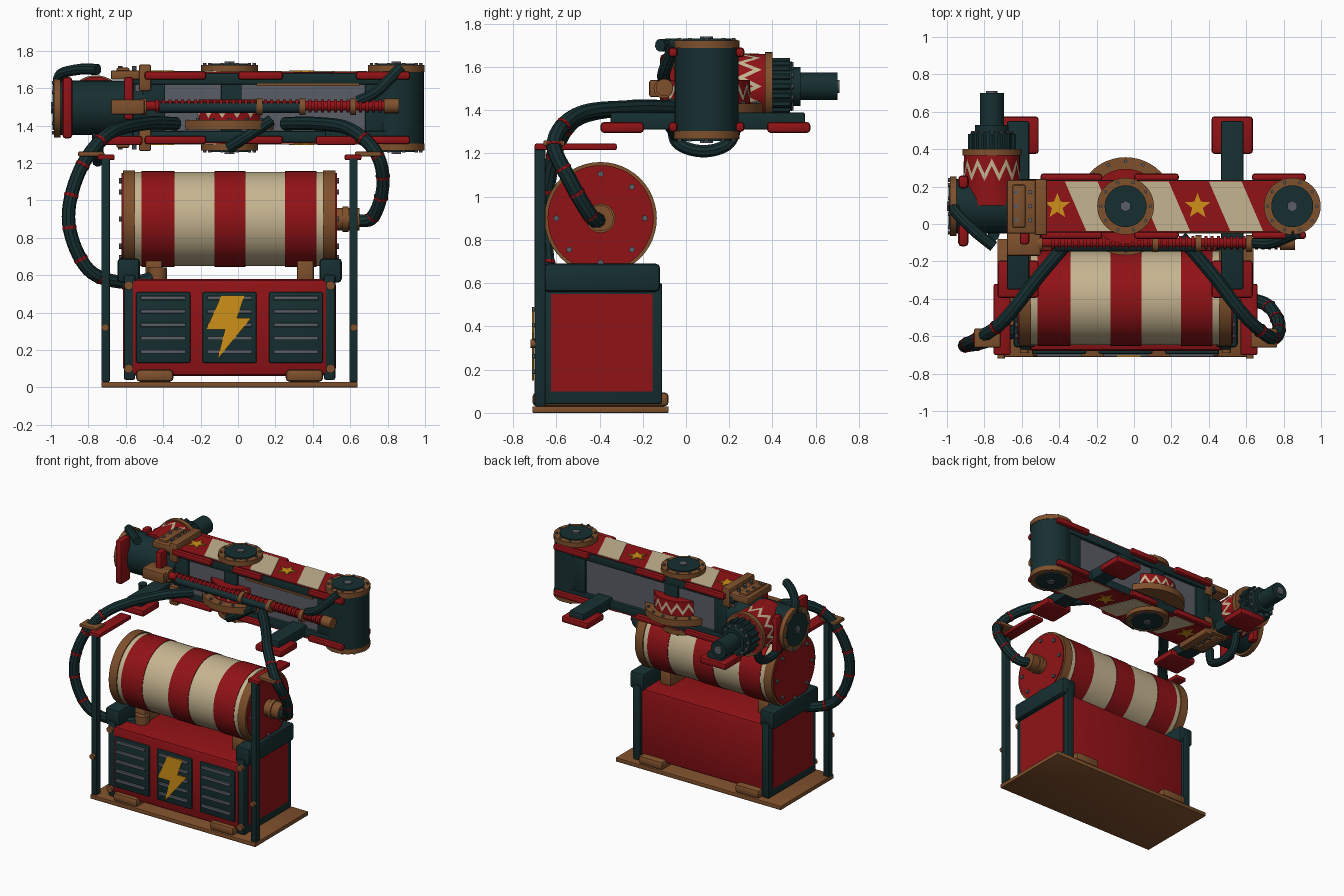
import bpy, bmesh, math
from mathutils import Vector, Matrix

if "Cube" in bpy.data.objects:
    bpy.data.objects.remove(bpy.data.objects["Cube"])


def material(name, *rgb):
    mat = bpy.data.materials.new(name)
    mat.use_nodes = True
    mat.diffuse_color = (*rgb, 1)
    shader = mat.node_tree.nodes["Principled BSDF"]
    shader.inputs["Base Color"].default_value = (*rgb, 1)
    shader.inputs["Roughness"].default_value = 0.7
    return mat


RED = material("barn red", 0.28, 0.006, 0.008)
CREAM = material("cream", 0.56, 0.46, 0.28)
COPPER = material("copper brown", 0.21, 0.08, 0.025)
DARK = material("dark teal", 0.008, 0.028, 0.03)
GREY = material("steel grey", 0.1, 0.11, 0.13)
GOLD = material("star gold", 0.62, 0.28, 0.01)
AXES = {"x": Vector((1, 0, 0)), "y": Vector((0, 1, 0)), "z": Vector((0, 0, 1))}
parts = []


def register(name, data, mat):
    data.materials.append(mat)
    obj = bpy.data.objects.new(name, data)
    bpy.context.scene.collection.objects.link(obj)
    parts.append(obj)
    return obj


def finish(name, bm, mat):
    bmesh.ops.recalc_face_normals(bm, faces=bm.faces[:])
    mesh = bpy.data.meshes.new(name)
    bm.to_mesh(mesh)
    bm.free()
    return register(name, mesh, mat)


def box(name, mat, xs, ys, zs, bevel=0.01):
    bm = bmesh.new()
    spans = (xs, ys, zs)
    centre = Vector([sum(s) / 2 for s in spans])
    size = [abs(s[1] - s[0]) for s in spans]
    bmesh.ops.create_cube(bm, size=1, matrix=Matrix.Translation(centre) @ Matrix.Diagonal((*size, 1)))
    if bevel:
        bmesh.ops.bevel(bm, geom=bm.edges[:], offset=min(bevel, min(size) * 0.4), segments=2, affect="EDGES", profile=0.5)
    return finish(name, bm, mat)


def cylinders(name, mat, axis, centres, radius, length, sides=40):
    """One mesh of equal cylinders, each running from its centre along the axis."""
    bm = bmesh.new()
    direction = AXES[axis]
    turn = direction.to_track_quat("Z", "Y").to_matrix().to_4x4()
    for c in centres:
        place = Matrix.Translation(Vector(c) + direction * length / 2) @ turn
        bmesh.ops.create_cone(bm, cap_ends=True, segments=sides, radius1=radius, radius2=radius, depth=abs(length), matrix=place)
    return finish(name, bm, mat)


def ring(axis, centre, radius, count):
    u, v = [AXES[a] for a in "xyz" if a != axis]
    angles = [math.tau * i / count for i in range(count)]
    return [Vector(centre) + u * radius * math.cos(a) + v * radius * math.sin(a) for a in angles]


def plate(name, mat, points, depth):
    bm = bmesh.new()
    face = bm.faces.new([bm.verts.new(p) for p in points])
    grown = bmesh.ops.extrude_face_region(bm, geom=[face], use_keep_orig=True)["geom"]
    bmesh.ops.translate(bm, vec=depth, verts=[g for g in grown if isinstance(g, bmesh.types.BMVert)])
    return finish(name, bm, mat)


def zigzag(name, axis, centre, radius, low, high, teeth, width=0.04):
    """Cream toothed band hugging a drum."""
    bm = bmesh.new()
    rows = []
    for i, p in enumerate(ring(axis, centre, radius + 0.004, teeth * 2)):
        start = p + AXES[axis] * (low if i % 2 else high - width)
        rows.append([bm.verts.new(start), bm.verts.new(start + AXES[axis] * width)])
    for a, b in zip(rows, rows[1:] + rows[:1]):
        bm.faces.new((a[0], b[0], b[1], a[1]))
    finish(name, bm, CREAM)


def smooth_path(points, steps=8):
    pts = [Vector(p) for p in points]
    pts = [pts[0] * 2 - pts[1]] + pts + [pts[-1] * 2 - pts[-2]]
    out = []
    for a, b, c, d in zip(pts, pts[1:], pts[2:], pts[3:]):
        for i in range(steps):
            t = i / steps
            out.append(b + (c - a) * t / 2 + (a * 2 - b * 5 + c * 4 - d) * t * t / 2 + (b * 3 - a - c * 3 + d) * t ** 3 / 2)
    return out + [pts[-2]]


def tube(name, mat, path, radius):
    curve = bpy.data.curves.new(name, "CURVE")
    curve.dimensions = "3D"
    curve.bevel_depth, curve.bevel_resolution, curve.use_fill_caps = radius, 3, True
    spline = curve.splines.new("POLY")
    spline.points.add(len(path) - 1)
    for point, p in zip(spline.points, path):
        point.co = (*p, 1)
    register(name, curve, mat)


MID = -0.045          # cabinet centre line
ARM_Y, ARM_Z = 0.095, 1.495

# Base and cabinet
box("base_plate", COPPER, (-0.73, 0.64), (-0.71, -0.08), (0, 0.03), 0.004)
box("cabinet_body", RED, (-0.57, 0.48), (-0.68, -0.13), (0.06, 0.58), 0.03)
for side, label in ((-1, "right"), (1, "left")):
    def across(a, b):
        return sorted((MID + side * a, MID + side * b))
    box(label + "_skid", COPPER, across(0.3, 0.5), (-0.71, -0.08), (0.03, 0.095), 0.02)
    box(label + "_end_frame", DARK, across(0.505, 0.565), (-0.67, -0.11), (0.04, 0.6))
    box(label + "_end_panel", RED, across(0.56, 0.57), (-0.625, -0.155), (0.1, 0.55), 0)
    box(label + "_top_rail", DARK, across(0.48, 0.6), (-0.66, -0.12), (0.56, 0.69), 0.02)
    box(label + "_drum_support", COPPER, across(0.36, 0.45), (-0.52, -0.27), (0.56, 0.68))
    cylinders(label + "_frame_bolts", COPPER, "y", [(MID + side * 0.54, -0.69, z) for z in (0.1, 0.545)], 0.024, 0.03, 12)
    # Side posts with head plates
    box(label + "_post", DARK, across(0.64, 0.685), (-0.7, -0.65), (0.03, 1.23), 0.005)
    box(label + "_post_plate", RED, across(0.615, 0.705), (-0.7, -0.32), (1.215, 1.245), 0.008)
    cylinders(label + "_post_bolt", COPPER, "y", [(MID + side * 0.665, -0.72, 0.32)], 0.02, 0.04, 12)
    box(label + "_hose_clamp", COPPER, across(0.67, 0.81), (-0.66, -0.56), (1.235, 1.26), 0.006)

# Louvred vents and bolt emblem
for x in (-0.355, 0, 0.355):
    c = MID + x
    box("vent_panel", DARK, (c - 0.145, c + 0.145), (-0.695, -0.67), (0.13, 0.51), 0.012)
    for i in range(5):
        z = 0.19 + i * 0.072
        box("vent_slat", GREY, (c - 0.12, c + 0.12), (-0.71, -0.69), (z - 0.01, z + 0.01), 0.004)
emblem = [(-0.09, 0.49), (0.035, 0.49), (-0.005, 0.37), (0.07, 0.37), (-0.11, 0.15), (-0.07, 0.31), (-0.17, 0.31)]
plate("lightning_emblem", GOLD, [(x, -0.712, z) for x, z in emblem], Vector((0, 0.009, 0)))

# Striped drum
DRUM_Y, DRUM_Z = -0.395, 0.9
edges = [-0.55, -0.515, -0.34, -0.125, 0.04, 0.25, 0.42, 0.455]
for i, (a, b) in enumerate(zip(edges, edges[1:])):
    cylinders("drum_band", RED if i % 2 else CREAM, "x", [(a, DRUM_Y, DRUM_Z)], 0.256 if i % 2 else 0.252, b - a, 48)
for a in (-0.615, 0.455):
    cylinders("drum_rim", COPPER, "x", [(a, DRUM_Y, DRUM_Z)], 0.26, 0.065, 48)
for a, out in ((-0.615, -1), (0.52, 1)):
    cylinders("drum_end", RED, "x", [(a, DRUM_Y, DRUM_Z)], 0.245, out * 0.008, 48)
    cylinders("drum_end_bolts", GREY, "x", ring("x", (a, DRUM_Y, DRUM_Z), 0.205, 8), 0.014, out * 0.02, 8)
cylinders("drum_hub", COPPER, "x", [(0.52, DRUM_Y, DRUM_Z)], 0.06, 0.13, 24)
cylinders("drum_hub_collar", COPPER, "x", [(0.56, DRUM_Y, DRUM_Z)], 0.068, 0.03, 24)

# Arm girder, mirrored top and bottom
box("arm_web", GREY, (-0.55, 0.8), (-0.02, 0.21), (1.35, 1.64), 0)
box("arm_mid_column", DARK, (-0.09, 0.02), (-0.04, 0.23), (1.35, 1.64), 0.005)
for x in (-0.45, 0.74):
    box("arm_end_column", DARK, (x - 0.06, x + 0.06), (-0.035, 0.225), (1.35, 1.64), 0.005)
box("arm_trim_strip", COPPER, (0.1, 0.65), (-0.052, -0.03), (1.61, 1.625), 0)
for up, label in ((1, "upper"), (-1, "lower")):
    def level(a, b):
        return sorted((ARM_Z + up * a, ARM_Z + up * b))
    box(label + "_beam", DARK, (-0.56, 0.82), (-0.045, 0.235), level(0.125, 0.185), 0.006)
    top = ARM_Z + up * 0.184
    box(label + "_skin", RED, (-0.53, 0.78), (-0.04, 0.23), level(0.183, 0.192), 0)
    lift = Vector((0, 0, up * 0.009))
    for x in (-0.37, 0.01, 0.4):
        corners = [(x, 0.228), (x + 0.175, 0.228), (x + 0.29, -0.038), (x + 0.115, -0.038)]
        plate(label + "_slanted_stripe", CREAM, [(a, b, top + up * 0.003) for a, b in corners], lift)
    for x in (-0.41, 0.34):
        star = []
        for i in range(10):
            r, a = (0.03 if i % 2 else 0.072), math.pi * (0.5 + i / 5)
            star.append((x + r * math.cos(a), ARM_Y + r * math.sin(a), top + up * 0.005))
        plate(label + "_star", GOLD, star, lift)
    # Flanged pivots
    for x in (MID, 0.846):
        def stack(name, mat, radius, start, length, sides=40):
            cylinders(label + name, mat, "z", [(x, ARM_Y, ARM_Z + up * start)], radius, up * length, sides)
        stack("_pivot_neck", DARK, 0.13, 0.17, 0.05)
        stack("_pivot_flange", COPPER, 0.152, 0.192, 0.036)
        stack("_pivot_disc", DARK, 0.112, 0.22, 0.017)
        stack("_pivot_hex", GREY, 0.03, 0.23, 0.016, 6)
        cylinders(label + "_pivot_bolts", GREY, "z", ring("z", (x, ARM_Y, ARM_Z + up * 0.225), 0.132, 10), 0.009, up * 0.014, 8)
    # Rounded guard pads along both edges
    for y in (-0.06, 0.25):
        for a, b in ((-0.5, -0.17), (0.0, 0.24), (0.63, 0.92)):
            box(label + "_guard_pad", RED, (a, b), (y - 0.02, y + 0.02), level(0.15, 0.195), 0.015)
    # Stepped clamp at the wrist
    box(label + "_wrist_clamp", COPPER, (-0.68, -0.47), (-0.05, 0.235), level(0.15, 0.2))
    box(label + "_clamp_step", COPPER, (-0.53, -0.465), (-0.06, 0.24), level(0.09, 0.232))
    box(label + "_clamp_lug", COPPER, (-0.65, -0.58), (-0.02, 0.21), level(0.19, 0.215))
    studs = [(x, y, ARM_Z + up * 0.195) for x in (-0.63, -0.555) for y in (0.02, 0.095, 0.17)]
    cylinders(label + "_clamp_studs", GREY, "z", studs, 0.012, up * 0.027, 8)

cylinders("elbow_cylinder", DARK, "z", [(0.846, ARM_Y, 1.27)], 0.148, 0.45)

# Central turntable through the girder
cylinders("turntable_plate", COPPER, "z", [(MID, ARM_Y, 1.38)], 0.262, 0.05, 48)
cylinders("turntable_bolts", GREY, "z", ring("z", (MID, ARM_Y, 1.43), 0.24, 16), 0.01, 0.01, 8)
cylinders("turntable_drum", RED, "z", [(MID, ARM_Y, 1.43)], 0.2, 0.11, 48)
zigzag("turntable_zigzag", "z", (MID, ARM_Y, 1.43), 0.2, 0.01, 0.1, 16, 0.03)

# Cross bars with padded ends
for x in (-0.62, 0.525):
    box("cross_bar", DARK, (x - 0.06, x + 0.06), (-0.35, 0.55), (1.31, 1.39))
    for y in (-0.295, 0.475):
        box("cross_bar_pad", RED, (x - 0.11, x + 0.11), (y - 0.1, y + 0.1), (1.295, 1.345), 0.015)

# Wrist body and its side disc
cylinders("wrist_body", DARK, "x", [(-0.95, ARM_Y, ARM_Z)], 0.145, 0.45)
cylinders("wrist_flange", COPPER, "x", [(-0.95, ARM_Y, ARM_Z)], 0.16, -0.035)
cylinders("wrist_disc", DARK, "x", [(-0.98, ARM_Y, ARM_Z)], 0.12, -0.012)
cylinders("wrist_hex", GREY, "x", [(-0.988, ARM_Y, ARM_Z)], 0.03, -0.012, 6)
cylinders("wrist_bolts", GREY, "x", ring("x", (-0.98, ARM_Y, ARM_Z), 0.14, 10), 0.01, -0.014, 8)
box("wrist_guard", RED, (-0.94, -0.885), (-0.12, 0.0), (1.33, 1.66), 0.02)
box("wrist_rear_guard", RED, (-0.94, -0.885), (0.19, 0.26), (1.36, 1.63), 0.02)
box("wrist_bracket", RED, (-0.61, -0.56), (-0.11, -0.03), (1.43, 1.66), 0.015)

# Rear tool head along y
HEAD = [("head_drum", RED, 0.15, 0.1, 0.4), ("head_flange", COPPER, 0.158, 0.365, 0.4),
        ("head_gear_core", DARK, 0.115, 0.4, 0.49), ("head_collar", DARK, 0.09, 0.49, 0.53),
        ("head_shaft", DARK, 0.064, 0.53, 0.7), ("head_tip", GREY, 0.03, 0.7, 0.71)]
for name, mat, radius, start, end in HEAD:
    cylinders(name, mat, "y", [(-0.76, start, 1.51)], radius, end - start)
cylinders("head_gear_teeth", DARK, "y", ring("y", (-0.76, 0.4, 1.51), 0.115, 16), 0.016, 0.08, 6)
cylinders("head_gear_pins", GREY, "y", ring("y", (-0.76, 0.41, 1.51), 0.1, 12), 0.012, 0.088, 8)
zigzag("head_zigzag", "y", (-0.76, 0.2, 1.51), 0.15, 0.03, 0.15, 12)

# Front piston with ribbed sleeve
cylinders("piston_rod", RED, "x", [(-0.5, -0.1, 1.505)], 0.026, 1.3, 16)
cylinders("piston_ribs", RED, "x", [(-0.44 + i * 0.034, -0.1, 1.505) for i in range(36)], 0.035, 0.016, 16)
cylinders("piston_tube", DARK, "x", [(-0.42, -0.12, 1.495)], 0.027, 0.78, 16)
cylinders("piston_clamps", COPPER, "x", [(x, -0.105, 1.5) for x in (-0.52, 0.1, 0.33, 0.6)], 0.045, 0.03, 16)
cylinders("piston_end", COPPER, "x", [(0.78, -0.1, 1.505)], 0.04, 0.08, 16)
box("piston_anchor", COPPER, (-0.68, -0.5), (-0.17, -0.04), (1.46, 1.54))

# Hoses, the long ones with red bands
HOSES = {
    "right_hose": [(-0.43, -0.52, 0.59), (-0.6, -0.56, 0.56), (-0.8, -0.63, 0.63), (-0.905, -0.65, 0.88),
                   (-0.85, -0.62, 1.15), (-0.7, -0.52, 1.35), (-0.5, -0.27, 1.41), (-0.33, -0.07, 1.41)],
    "left_hose": [(0.62, -0.4, 0.89), (0.72, -0.44, 0.91), (0.775, -0.54, 1.08), (0.74, -0.61, 1.25),
                  (0.6, -0.5, 1.38), (0.42, -0.27, 1.41), (0.25, -0.07, 1.41)]}
for name, points in HOSES.items():
    path = smooth_path(points)
    tube(name, DARK, path, 0.036)
    for i in range(8, len(path) - 18, 5):
        a, b = path[i], path[i + 1]
        tube(name + "_band", RED, [a, a.lerp(b, 0.5)], 0.039)
cylinders("hose_socket", COPPER, "z", [(-0.43, -0.52, 0.54)], 0.05, 0.1, 16)
SHORT = {
    "wrist_top_hose": [(-0.96, 0.1, 1.58), (-0.95, 0.06, 1.67), (-0.85, -0.04, 1.7), (-0.75, -0.12, 1.7)],
    "wrist_under_hose": [(-0.75, -0.06, 1.36), (-0.75, -0.04, 1.25), (-0.75, 0.08, 1.21), (-0.75, 0.2, 1.25), (-0.75, 0.24, 1.38)],
    "elbow_hose": [(0.64, -0.1, 1.53), (0.74, -0.1, 1.58), (0.87, -0.05, 1.71)],
    "centre_hose": [(-0.05, -0.04, 1.28), (0.06, -0.08, 1.35), (0.18, -0.07, 1.43)]}
for name, points in SHORT.items():
    tube(name, DARK, smooth_path(points), 0.03)

# Convert hoses to meshes and shade round parts smooth
bpy.ops.object.select_all(action="DESELECT")
for obj in parts:
    obj.select_set(True)
bpy.context.view_layer.objects.active = parts[0]
bpy.ops.object.convert(target="MESH")
bpy.ops.object.shade_smooth_by_angle(angle=math.radians(35))
